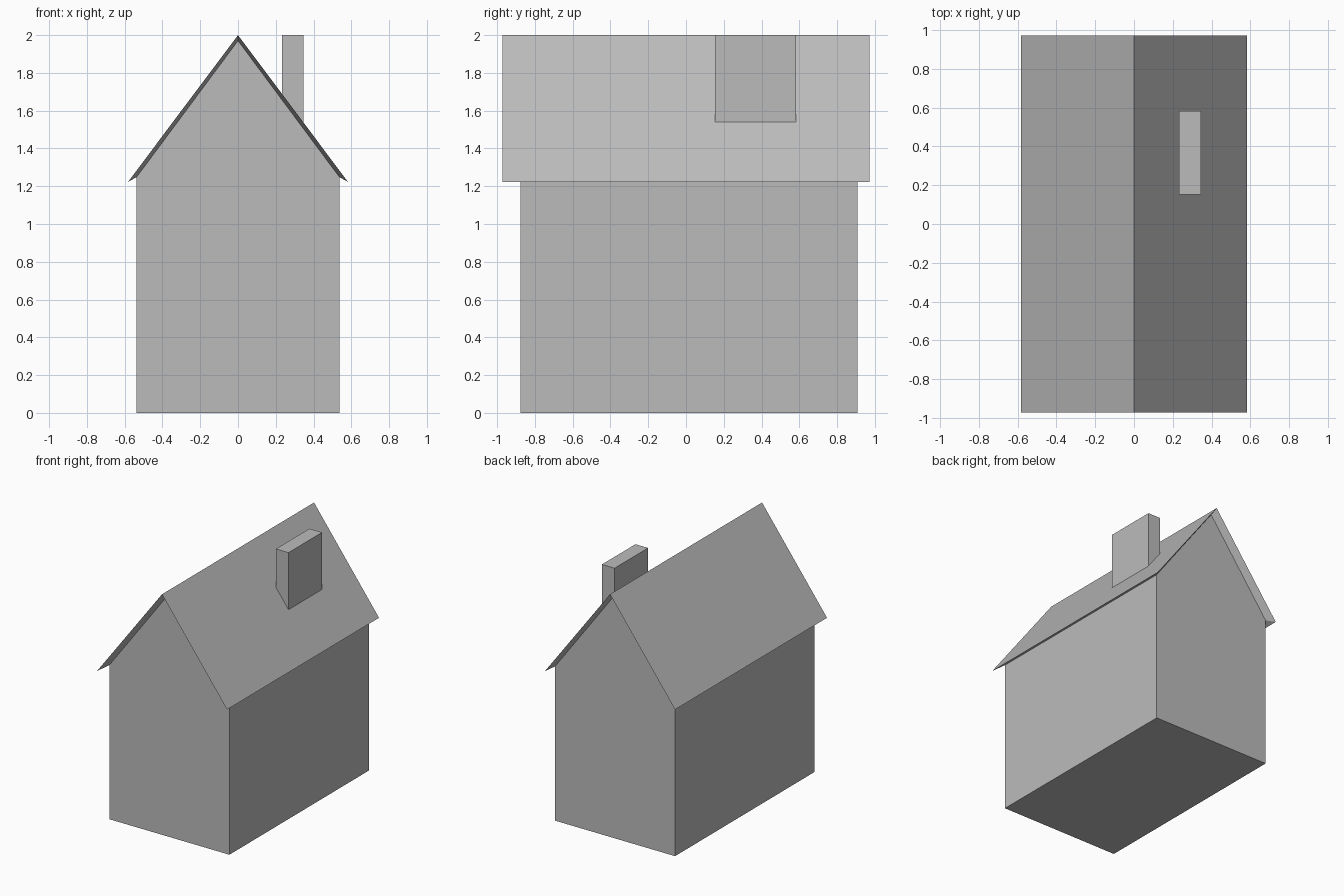
import bpy
import bmesh

cube = bpy.data.objects.get("Cube")
if cube:
    bpy.data.objects.remove(cube, do_unlink=True)

# One plain grey for the whole house
grey = bpy.data.materials.new("plain grey")
grey.use_nodes = True
colour = (0.5, 0.5, 0.5, 1)
grey.diffuse_color = colour
grey.node_tree.nodes["Principled BSDF"].inputs["Base Color"].default_value = colour

FRONT, BACK = -0.877, 0.907      # gable walls
HALF, EAVE, PEAK = 0.537, 1.248, 1.97
ROOF_END = 0.972
ROOF_HALF, ROOF_EAVE, RIDGE = 0.582, 1.223, 2.0


def add_object(name, bm):
    bmesh.ops.recalc_face_normals(bm, faces=bm.faces)
    mesh = bpy.data.meshes.new(name)
    bm.to_mesh(mesh)
    bm.free()
    mesh.materials.append(grey)
    obj = bpy.data.objects.new(name, mesh)
    bpy.context.collection.objects.link(obj)
    return obj


def ring(bm, profile, y):
    return [bm.verts.new((x, y, z)) for x, z in profile]


def gable(half, eave, peak):
    return [(-half, eave), (0, peak), (half, eave)]


def bridge(bm, a, b, closed=False):
    for i in range(len(a) if closed else len(a) - 1):
        j = (i + 1) % len(a)
        bm.faces.new((a[i], a[j], b[j], b[i]))


# Walls: five-sided gable outline drawn along the length
bm = bmesh.new()
outline = gable(HALF, EAVE, PEAK) + [(HALF, 0), (-HALF, 0)]
front, back = ring(bm, outline, FRONT), ring(bm, outline, BACK)
bridge(bm, front, back, closed=True)
bm.faces.new(front)
bm.faces.new(back)
add_object("walls", bm)

# Roof: knife-edged overhang whose soffit slopes back to the wall tops
bm = bmesh.new()
outer, inner = gable(ROOF_HALF, ROOF_EAVE, RIDGE), gable(HALF, EAVE, PEAK)
of, ob = ring(bm, outer, -ROOF_END), ring(bm, outer, ROOF_END)
nf, nb = ring(bm, inner, FRONT), ring(bm, inner, BACK)
for a, b in ((of, ob), (nf, nb), (of, nf), (ob, nb)):
    bridge(bm, a, b)
for i in (0, 2):
    bm.faces.new((of[i], ob[i], nb[i], nf[i]))
add_object("roof", bm)

# Chimney: plain block set into the roof slope, level with the ridge
bm = bmesh.new()
bmesh.ops.create_cube(bm, size=1)
bmesh.ops.scale(bm, vec=(0.113, 0.429, 0.5), verts=bm.verts)
bmesh.ops.translate(bm, vec=(0.289, 0.367, 1.75), verts=bm.verts)
add_object("chimney", bm)
